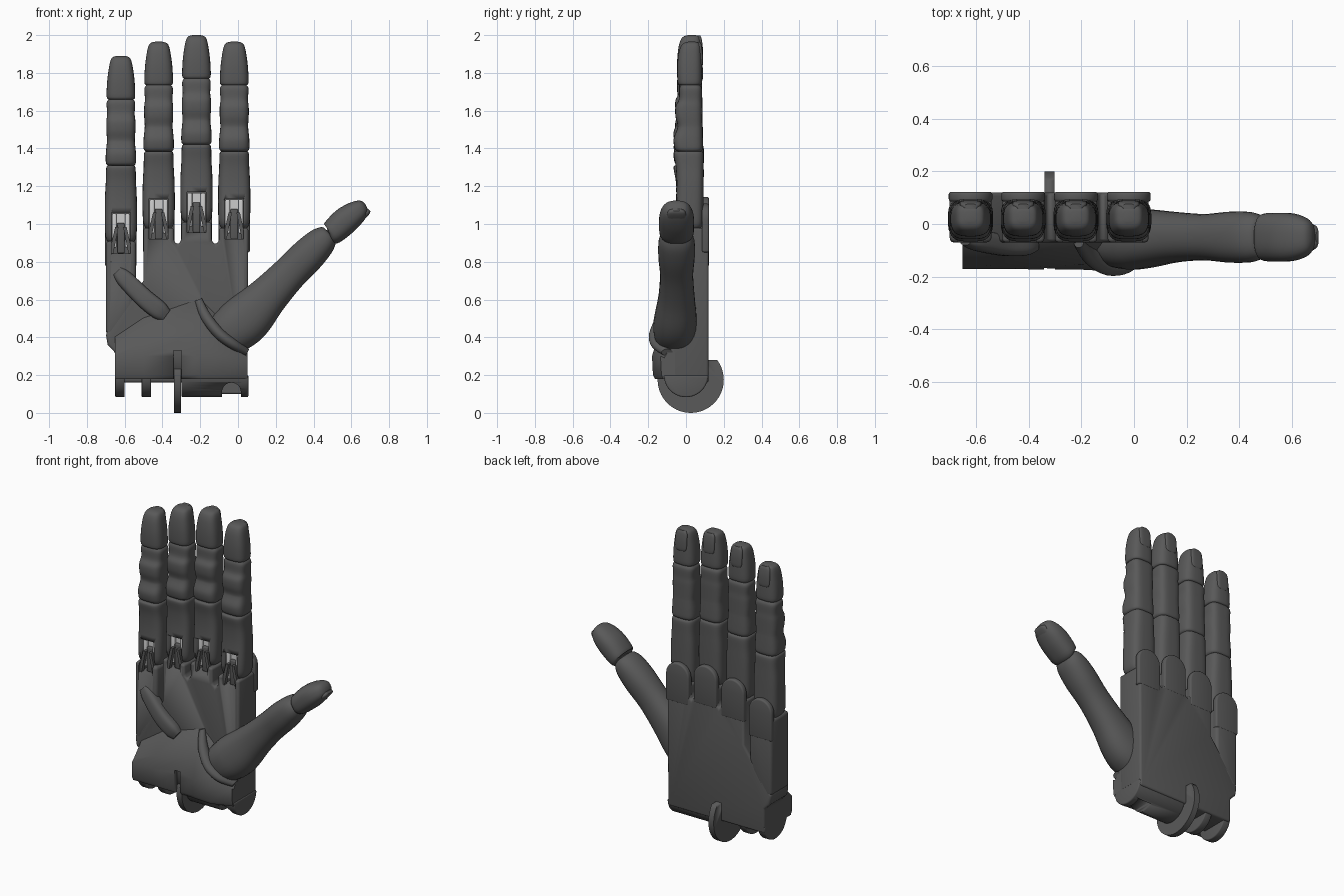
import bpy, bmesh, math
from mathutils import Vector as V

if "Cube" in bpy.data.objects:
    bpy.data.objects.remove(bpy.data.objects["Cube"])

def material(name, g):
    m = bpy.data.materials.new(name)
    m.diffuse_color = (g, g, g, 1)
    m.use_nodes = True
    m.node_tree.nodes["Principled BSDF"].inputs["Base Color"].default_value = m.diffuse_color
    return m

DARK, LIGHT = material("dark_grey", 0.1), material("light_grey", 0.75)

def apply(o, mod):
    bpy.context.view_layer.objects.active = o
    bpy.ops.object.modifier_apply(modifier=mod.name)

def finish(name, bm, bevel=0, mat=DARK):
    bmesh.ops.recalc_face_normals(bm, faces=bm.faces)
    me = bpy.data.meshes.new(name)
    bm.to_mesh(me)
    bm.free()
    o = bpy.data.objects.new(name, me)
    bpy.context.collection.objects.link(o)
    me.materials.append(mat)
    bpy.ops.object.select_all(action='DESELECT')
    o.select_set(True)
    bpy.context.view_layer.objects.active = o
    if bevel:
        b = o.modifiers.new("bevel", 'BEVEL')
        b.width, b.segments, b.limit_method, b.angle_limit = bevel, 3, 'ANGLE', math.radians(40)
        apply(o, b)
    bpy.ops.object.shade_smooth_by_angle(angle=math.radians(40))
    return o

def prism(name, outline, axis, lo, hi, bevel=0, mat=DARK):
    """Extrude an outline along x (outline = y,z) or y (outline = x,z)."""
    bm = bmesh.new()
    at = (lambda p, d: (d, p[0], p[1])) if axis == 'x' else (lambda p, d: (p[0], d, p[1]))
    a = [bm.verts.new(at(p, lo)) for p in outline]
    b = [bm.verts.new(at(p, hi)) for p in outline]
    n = len(a)
    bm.faces.new(a)
    bm.faces.new(b)
    for i in range(n):
        bm.faces.new((a[i], a[(i + 1) % n], b[(i + 1) % n], b[i]))
    return finish(name, bm, bevel, mat)

def box(name, x0, x1, y0, y1, z0, z1, bevel=0, mat=DARK):
    return prism(name, [(x0, z0), (x1, z0), (x1, z1), (x0, z1)], 'y', y0, y1, bevel, mat)

def arc(cx, cy, r, a0, a1, n=20):
    return [(cx + r * math.cos(math.radians(a0 + (a1 - a0) * i / n)),
             cy + r * math.sin(math.radians(a0 + (a1 - a0) * i / n))) for i in range(n + 1)]

def cut(o, cutter, keep=False):
    m = o.modifiers.new("cut", 'BOOLEAN')
    m.operation, m.object, m.solver = 'DIFFERENCE', cutter, 'EXACT'
    apply(o, m)
    if not keep:
        bpy.data.objects.remove(cutter)

def spline(rows, steps=4):
    """Catmull-Rom through rows of numbers."""
    out = []
    for i in range(len(rows) - 1):
        p = [rows[max(0, min(len(rows) - 1, i + k))] for k in (-1, 0, 1, 2)]
        for s in range(steps):
            t = s / steps
            out.append([0.5 * (2 * b + (c - a) * t + (2 * a - 5 * b + 4 * c - d) * t * t
                               + (3 * b - a - 3 * c + d) * t ** 3) for a, b, c, d in zip(*p)])
    return out + [list(rows[-1])]

def loft(name, rings, power=2.0, sides=28):
    """Rings are (centre, half-vector u, half-vector v) superellipses."""
    bm = bmesh.new()
    loops = []
    for c, u, v in rings:
        loop = []
        for i in range(sides):
            t = 2 * math.pi * (i + 0.5) / sides
            f = lambda w: math.copysign(abs(w) ** (2 / power), w)
            loop.append(bm.verts.new(c + u * f(math.cos(t)) + v * f(math.sin(t))))
        loops.append(loop)
    for a, b in zip(loops, loops[1:]):
        for i in range(sides):
            j = (i + 1) % sides
            bm.faces.new((a[i], a[j], b[j], b[i]))
    bm.faces.new(loops[0])
    bm.faces.new(loops[-1])
    return finish(name, bm)

def segment(name, cx, dz, rows, power):
    """Upright finger piece; rows are z, half width, front y, back y."""
    return loft(name, [(V((cx, (f + b) / 2, z + dz)), V((w, 0, 0)), V((0, (b - f) / 2, 0)))
                       for z, w, f, b in spline(rows)], power)

def tube(name, rows, power=2.0):
    """Piece along a path; rows are x, y, z, radius in the xz plane, radius in y."""
    rows = spline(rows)
    pts = [V(r[:3]) for r in rows]
    rings = []
    for i, r in enumerate(rows):
        d = pts[min(i + 1, len(pts) - 1)] - pts[max(i - 1, 0)]
        side = V((d.z, 0, -d.x)).normalized()
        rings.append((pts[i], side * r[3], V((0, 1, 0)) * r[4]))
    return loft(name, rings, power)

# palm and little-finger metacarpal
palm = prism("palm", [(-.65, .16), (.05, .16), (.055, .98), (-.10, .98), (-.10, .91), (-.12, .89),
                      (-.14, .91), (-.14, 1.01), (-.30, 1.01), (-.30, .91), (-.32, .89), (-.34, .91),
                      (-.34, .98), (-.50, .98), (-.50, .70), (-.70, .42), (-.69, .36), (-.65, .32)],
             'y', -.07, .12, .02)
side_palm = prism("little_finger_metacarpal", [(-.70, .42), (-.66, .40), (-.56, .55), (-.54, .62),
                                               (-.54, .91), (-.70, .91)], 'y', -.07, .12, .02)
tube("diagonal_strap", [(-.64, -.05, .75, .03, .03), (-.60, -.06, .71, .045, .04), (-.5, -.08, .61, .05, .04),
                        (-.42, -.08, .545, .05, .04), (-.38, -.075, .515, .035, .03)], 3)

# fingers: centre x, vertical offset
fingers = [("index", -.02, 0), ("middle", -.22, .035), ("ring", -.42, 0), ("little", -.62, -.075)]
for n, x, dz in fingers:
    segment(n + "_fingertip", x, dz, [(1.735, .066, -.035, .075), (1.75, .076, -.045, .085),
            (1.83, .073, -.047, .085), (1.90, .064, -.04, .082), (1.94, .055, -.028, .078),
            (1.958, .043, -.012, .07), (1.965, .02, .01, .05)], 3)
    segment(n + "_nail", x, dz, [(1.83, .02, .07, .084), (1.845, .038, .07, .089), (1.9, .041, .066, .089),
            (1.945, .038, .06, .083), (1.963, .022, .055, .076)], 3)
    segment(n + "_middle_segment", x, dz, [(1.385, .07, -.045, .08), (1.40, .08, -.06, .09),
            (1.45, .08, -.066, .09), (1.50, .075, -.048, .088), (1.525, .074, -.045, .087), (1.57, .077, -.056, .087),
            (1.62, .077, -.056, .087), (1.66, .073, -.038, .085), (1.715, .076, -.036, .085),
            (1.735, .066, -.028, .075)], 3.5)
    base = segment(n + "_base_segment", x, dz, [(.97, .06, -.03, .07), (.995, .078, -.05, .088), (1.05, .085, -.058, .092),
                   (1.2, .085, -.05, .094), (1.30, .08, -.054, .094), (1.37, .078, -.066, .094),
                   (1.385, .07, -.058, .085)], 3.5)
    # hinge slot shared by finger and palm
    slot = box("slot_cutter", x - .05, x + .05, -.2, .035, .92 + dz, 1.135 + dz)
    cut(base, slot, True)
    cut(side_palm if n == "little" else palm, slot)
    # hinge
    for s in (-1, 1):
        a, b = sorted((x + s * .022, x + s * .048))
        box(n + "_hinge_cheek", a, b, -.03, .04, .95 + dz, 1.13 + dz, .008, LIGHT)
        prism(n + "_hinge_prong", [(x + s * u, w + dz) for u, w in
              ((.062, .92), (.04, .92), (.012, 1.06), (.03, 1.06))], 'y', -.055, -.028)
    box(n + "_hinge_lug", x - .02, x + .02, -.03, .04, .92 + dz, 1.08 + dz, .006)
    box(n + "_hinge_bridge", x - .022, x + .022, -.01, .04, 1.07 + dz, 1.13 + dz, 0, LIGHT)
    # rounded guard behind the knuckle
    prism(n + "_knuckle_guard", [(x - .083, .85 + dz), (x + .083, .85 + dz)]
          + arc(x, 1.025 + dz, .083, 0, 180), 'y', .085, .122, .01)

# heel of the palm, lofted across x with a slot for the fin
bm = bmesh.new()
loops = []
for x, d, top in ((-.65, .165, .40), (-.5, .166, .50), (-.2, .168, .60), (-.08, .175, .48), (.05, .13, .36)):
    prof = [(.02, .18), (-d + .01, .18), (-d, .2), (-d - .005, .3), (-d + .015, .18 + (top - .18) * .62),
            (-.075, top), (-.03, top + .03), (.02, top + .03)]
    loops.append([bm.verts.new((x, y, z)) for y, z in prof])
for a, b in zip(loops, loops[1:]):
    for i in range(8):
        bm.faces.new((a[i], a[(i + 1) % 8], b[(i + 1) % 8], b[i]))
bm.faces.new(loops[0])
bm.faces.new(loops[-1])
heel = finish("palm_heel", bm)
cut(heel, box("slot_cutter", -.342, -.30, -.3, -.14, .1, .33))

# wrist lobes and fin
lobe = arc(0, .20, .117, 180, 360)
for i, (a, b) in enumerate(((-.65, -.60), (-.51, -.46))):
    prism("wrist_rib_%d" % i, lobe, 'x', a, b, .006)
wrist = prism("wrist_lobe", lobe, 'x', -.30, .055, .008)
cut(wrist, prism("arch_cutter", [(-.085, .0)] + [(.015, .0)] + arc(-.035, .11, .05, 0, 180), 'y', -.3, .06))
fin = prism("wrist_fin", arc(.025, .175, .175, 0, 360, 47)[:-1], 'x', -.34, -.302)
cut(fin, box("fin_cutter", -.5, -.2, .1, .3, .28, .5))

# thumb
tube("thumb_socket_rim", [(-.21, -.07, .60, .02, .02), (-.17, -.12, .51, .028, .035), (-.10, -.155, .42, .03, .04),
                          (-.02, -.145, .36, .028, .04), (.05, -.10, .32, .02, .03)])
tube("thumb", [(-.12, -.06, .38, .06, .06), (-.08, -.06, .41, .11, .10), (-.01, -.058, .455, .132, .115),
               (.06, -.055, .515, .132, .11), (.16, -.05, .62, .108, .095), (.27, -.05, .735, .094, .088),
               (.37, -.05, .835, .092, .097), (.44, -.05, .905, .08, .095), (.475, -.05, .94, .06, .08),
               (.485, -.05, .95, .045, .06)], 2.3)
tube("thumb_joint", [(.46, -.05, .92, .03, .05), (.50, -.05, .955, .03, .05), (.53, -.05, .98, .03, .05)])
tube("thumb_tip", [(.485, -.05, .945, .052, .075), (.50, -.05, .955, .066, .09), (.56, -.05, 1.01, .073, .093),
                   (.61, -.05, 1.05, .066, .088), (.65, -.05, 1.078, .052, .072), (.672, -.05, 1.09, .034, .05),
                   (.68, -.05, 1.094, .012, .02)], 2.5)
tube("thumb_nail", [(.595, -.05, .99, .012, .03), (.615, -.05, 1.005, .018, .05), (.655, -.05, 1.038, .02, .052),
                    (.685, -.05, 1.065, .016, .045), (.695, -.05, 1.075, .008, .025)], 3)
